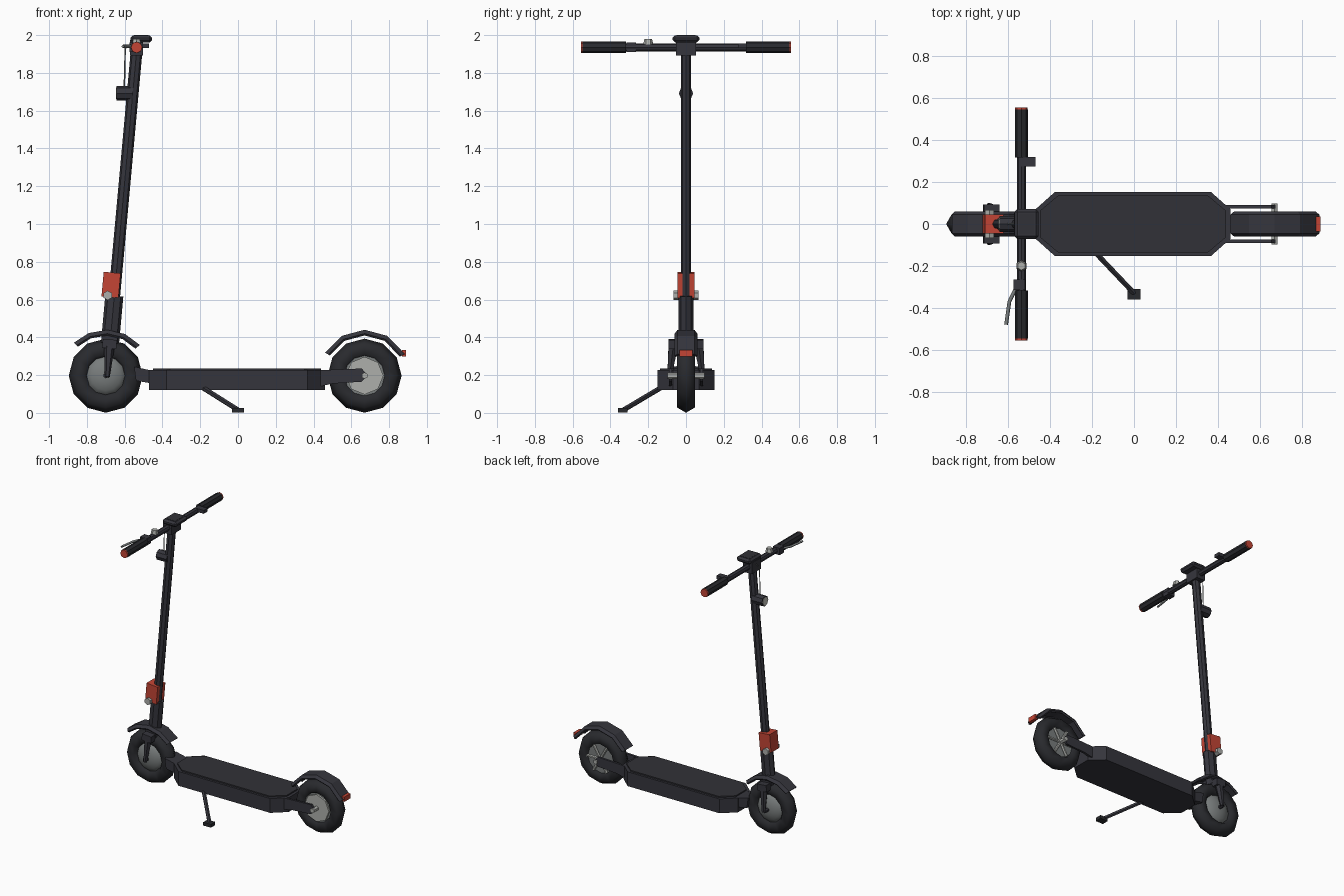
import bpy, bmesh, math
from mathutils import Vector, Matrix

if "Cube" in bpy.data.objects:
    bpy.data.objects.remove(bpy.data.objects["Cube"])


def colour(name, r, g, b):
    m = bpy.data.materials.new(name)
    m.diffuse_color = (r, g, b, 1)
    m.use_nodes = True
    m.node_tree.nodes["Principled BSDF"].inputs["Base Color"].default_value = m.diffuse_color
    return m


FRAME = colour("charcoal frame", 0.036, 0.036, 0.046)
RUBBER = colour("black rubber", 0.022, 0.023, 0.027)
MAT = colour("deck mat", 0.031, 0.031, 0.038)
RED = colour("red accent", 0.55, 0.06, 0.036)
SILVER = colour("silver", 0.42, 0.43, 0.41)
GREY = colour("hub grey", 0.19, 0.205, 0.205)
LENS = colour("pale lens", 0.6, 0.6, 0.55)


def finish(name, bm, mat, smooth=False):
    bmesh.ops.recalc_face_normals(bm, faces=bm.faces)
    me = bpy.data.meshes.new(name)
    bm.to_mesh(me)
    bm.free()
    me.materials.append(mat)
    for p in me.polygons:
        p.use_smooth = smooth
    ob = bpy.data.objects.new(name, me)
    bpy.context.collection.objects.link(ob)
    return ob


def box(name, c, size, mat, tilt=0, bevel=0):
    bm = bmesh.new()
    m = Matrix.Translation(c) @ Matrix.Rotation(tilt, 4, 'Y') @ Matrix.Diagonal((*size, 1))
    bmesh.ops.create_cube(bm, size=1, matrix=m)
    if bevel:
        bmesh.ops.bevel(bm, geom=bm.edges[:], offset=bevel, segments=1, affect='EDGES')
    return finish(name, bm, mat)


def tube(name, a, b, r, mat, sides=8, r2=None, flat=1):
    a, b = Vector(a), Vector(b)
    d = b - a
    m = Matrix.Translation((a + b) / 2) @ d.to_track_quat('Z', 'Y').to_matrix().to_4x4()
    m = m @ Matrix.Diagonal((flat, 1, 1, 1))
    bm = bmesh.new()
    bmesh.ops.create_cone(bm, cap_ends=True, segments=sides, radius1=r,
                          radius2=r if r2 is None else r2, depth=d.length, matrix=m)
    return finish(name, bm, mat)


def prism(name, pts, axis, lo, hi, mat, bevel=0):
    """Extrude an outline: xz points along y, or xy points along z."""
    bm = bmesh.new()
    at = lambda u, v, w: (u, w, v) if axis == 'y' else (u, v, w)
    f = bm.faces.new([bm.verts.new(at(u, v, lo)) for u, v in pts])
    ext = bmesh.ops.extrude_face_region(bm, geom=[f])
    vs = [e for e in ext['geom'] if isinstance(e, bmesh.types.BMVert)]
    bmesh.ops.translate(bm, verts=vs, vec=at(0, 0, hi - lo))
    return finish(name, bm, mat)


def wire(name, pts, r, mat):
    cu = bpy.data.curves.new(name, 'CURVE')
    cu.dimensions = '3D'
    cu.bevel_depth = r
    cu.bevel_resolution = 0
    cu.use_fill_caps = True
    sp = cu.splines.new('POLY')
    sp.points.add(len(pts) - 1)
    for p, q in zip(sp.points, pts):
        p.co = (*q, 1)
    cu.materials.append(mat)
    ob = bpy.data.objects.new(name, cu)
    bpy.context.collection.objects.link(ob)


def fender(name, cx, angles):
    """Chamfered channel swept round the wheel centre."""
    section = [(-0.06, 0.222), (-0.045, 0.242), (0.045, 0.242), (0.06, 0.222),
               (0.052, 0.212), (0.04, 0.225), (-0.04, 0.225), (-0.052, 0.212)]
    bm = bmesh.new()
    rings = []
    for a in map(math.radians, angles):
        rings.append([bm.verts.new((cx + r * math.cos(a), y, 0.198 + r * math.sin(a)))
                      for y, r in section])
    n = len(section)
    for p, q in zip(rings, rings[1:]):
        for i in range(n):
            bm.faces.new((p[i], p[(i + 1) % n], q[(i + 1) % n], q[i]))
    for ring in (rings[0], rings[-1]):
        for k in ((0, 1, 6, 7), (1, 2, 5, 6), (2, 3, 4, 5)):
            bm.faces.new([ring[i] for i in k])
    return finish(name, bm, FRAME)


def stem(z):
    return Vector((-0.693 + 0.091 * (z - 0.2), 0, z))


FX, RX, WZ = -0.70, 0.67, 0.197
TILT = 0.091

# Tyres
for label, x in (("front", FX), ("rear", RX)):
    bpy.ops.mesh.primitive_torus_add(major_segments=12, minor_segments=6, major_radius=0.142,
                                     minor_radius=0.054, location=(x, 0, WZ),
                                     rotation=(math.pi / 2, 0, 0))
    t = bpy.context.object
    t.name = label + "_tyre"
    t.data.materials.append(RUBBER)
    for p in t.data.polygons:
        p.use_smooth = True

# Front hub motor: flattened dome
bm = bmesh.new()
bmesh.ops.create_uvsphere(bm, u_segments=12, v_segments=8, radius=1,
                          matrix=Matrix.Translation((FX, 0, WZ))
                          @ Matrix.Diagonal((0.112, 0.056, 0.112, 1))
                          @ Matrix.Rotation(math.pi / 2, 4, 'X'))
finish("front_hub_motor", bm, GREY, True)

# Rear rim, brake disc, spokes and axle
tube("rear_rim", (RX, -0.032, WZ), (RX, 0.03, WZ), 0.112, GREY, 12)
tube("rear_disc", (RX, -0.046, WZ), (RX, -0.03, WZ), 0.1, SILVER, 8)
for i in range(6):
    a = i * math.pi / 3
    tube(f"rear_spoke_{i + 1}", (RX, 0.038, WZ),
         (RX + 0.105 * math.cos(a), 0.038, WZ + 0.105 * math.sin(a)), 0.01, SILVER, 6)
tube("rear_axle", (RX, -0.098, WZ), (RX, 0.098, WZ), 0.017, SILVER, 6)

# Fenders and tail light
fender("front_fender", FX, (134, 112, 88, 65, 42))
fender("rear_fender", RX, (150, 120, 90, 60, 28))
box("tail_light", (0.878, 0, 0.315), (0.022, 0.07, 0.035), RED)

# Fork
box("fork_crown", (-0.68, 0, 0.365), (0.075, 0.185, 0.048), FRAME, TILT)
box("fork_neck", (-0.68, 0, 0.395), (0.085, 0.09, 0.05), FRAME, TILT)
for side, s in (("left", 1), ("right", -1)):
    tube("fork_leg_" + side, (-0.692, s * 0.088, 0.19), (-0.68, s * 0.066, 0.37), 0.013, FRAME,
         6, 0.03, 1)
tube("front_axle", (FX, -0.088, WZ), (FX, 0.088, WZ), 0.014, FRAME, 6)

# Steering column, folding hinge
tube("lower_column", stem(0.37), stem(0.62), 0.048, FRAME, 8, flat=0.8)
tube("upper_column", stem(0.6), stem(1.93), 0.031, FRAME, 8, flat=0.85)
box("folding_hinge", (-0.672, 0, 0.678), (0.09, 0.09, 0.13), RED, TILT)
tube("hinge_bolt", (-0.69, -0.066, 0.622), (-0.69, 0.066, 0.622), 0.025, SILVER, 6)

# Headlight
tube("headlight", (-0.555, 0, 1.692), (-0.642, 0, 1.692), 0.038, FRAME, 8)
tube("headlight_lens", (-0.64, 0, 1.692), (-0.646, 0, 1.692), 0.03, LENS, 8)
wire("cable", [(-0.565, 0, 1.95), (-0.597, 0, 1.93), (-0.602, 0, 1.72)], 0.004, GREY)

# Handlebar, grips and red end caps
BX, BZ = -0.537, 1.935
tube("handlebar", (BX, -0.34, BZ), (BX, 0.34, BZ), 0.021, FRAME)
for side, s in (("left", 1), ("right", -1)):
    tube("grip_" + side, (BX, s * 0.318, BZ), (BX, s * 0.547, BZ), 0.031, RUBBER)
    tube("grip_cap_" + side, (BX, s * 0.546, BZ), (BX, s * 0.556, BZ), 0.03, RED)
box("bar_clamp", (BX, 0, 1.932), (0.07, 0.106, 0.082), FRAME)
box("display", (-0.512, 0, 1.98), (0.115, 0.142, 0.038), FRAME, 0, 0.013)
box("display_screen", (-0.512, 0, 1.998), (0.075, 0.1, 0.004), MAT)

# Controls
box("throttle", (-0.508, 0.297, 1.943), (0.075, 0.044, 0.025), FRAME)
box("brake_clamp", (-0.547, -0.29, 1.935), (0.055, 0.05, 0.05), FRAME)
wire("brake_lever", [(-0.56, -0.3, 1.94), (-0.594, -0.37, 1.94), (-0.61, -0.48, 1.94)], 0.009, GREY)
tube("bell", (BX, -0.2, 1.95), (BX, -0.2, 1.98), 0.027, SILVER, 6, 0.02)

# Deck with inset mat
outline = [(sx * x, sy * y) for sx, sy, ps in
           ((1, 1, ((0.465, 0.07), (0.373, 0.152))), (-1, 1, ((0.373, 0.152), (0.465, 0.07))),
            (-1, -1, ((0.465, 0.07), (0.373, 0.152))), (1, -1, ((0.373, 0.152), (0.465, 0.07))))
           for x, y in ps]
outline = [(x - 0.005, y) for x, y in outline]
prism("deck", outline, 'z', 0.122, 0.227, FRAME)
prism("deck_mat", [(x * 0.955, y * 0.9) for x, y in outline], 'z', 0.225, 0.236, MAT)

# Neck to the front, swing arms to the rear
prism("front_neck", [(-0.55, 0.245), (-0.45, 0.222), (-0.45, 0.155), (-0.54, 0.17)],
      'y', -0.065, 0.065, FRAME)
arm = [(0.41, 0.135), (0.41, 0.225), (0.655, 0.235), (0.685, 0.2), (0.655, 0.165), (0.5, 0.155)]
for side, s in (("left", 1), ("right", -1)):
    prism("rear_arm_" + side, arm, 'y', s * 0.074, s * 0.09, FRAME)

# Kickstand
tube("kickstand_leg", (-0.19, -0.13, 0.135), (0, -0.33, 0.016), 0.014, FRAME, 6)
box("kickstand_foot", (0, -0.334, 0.014), (0.062, 0.05, 0.024), RUBBER)
